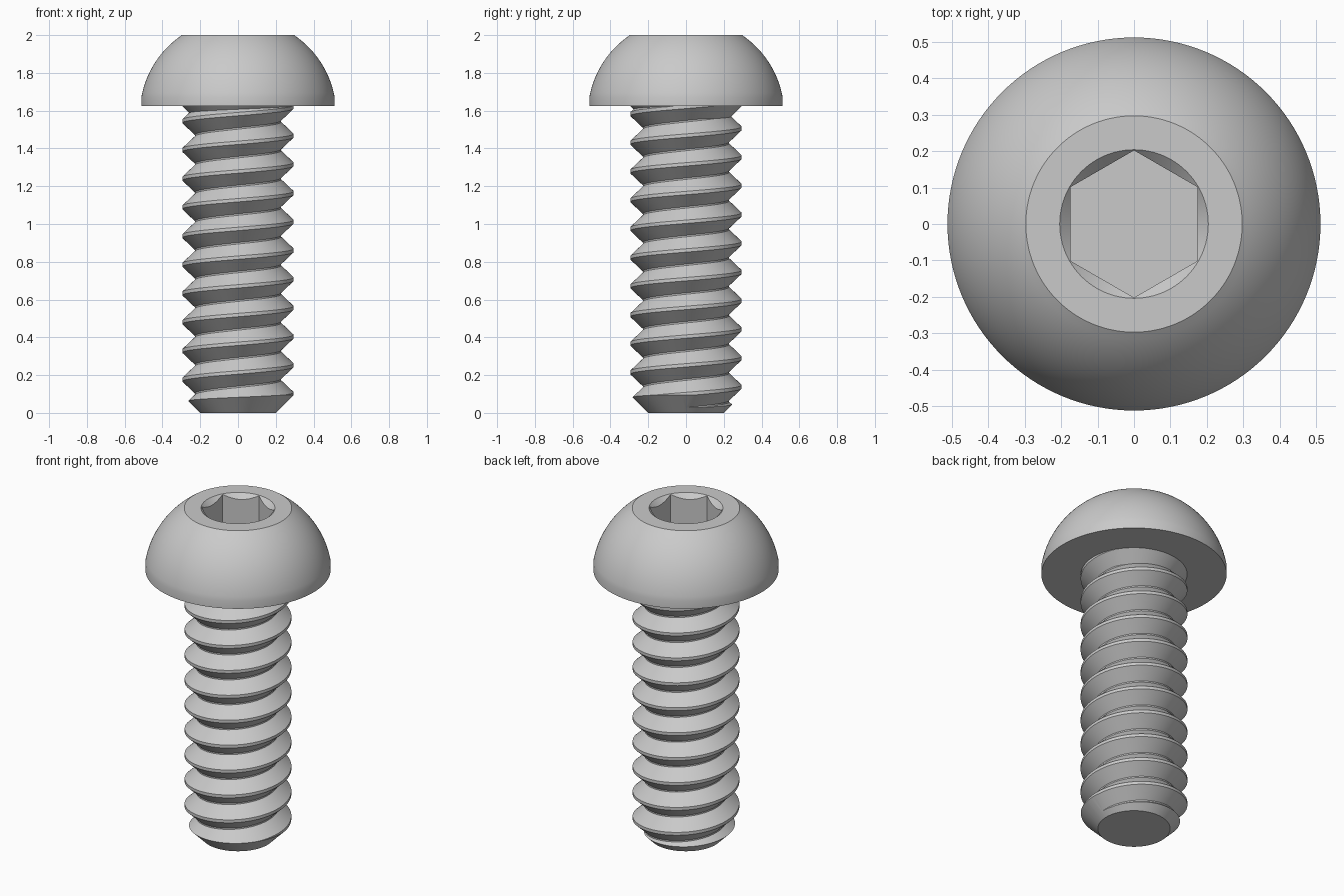
import bpy, bmesh, math

if "Cube" in bpy.data.objects:
    bpy.data.objects.remove(bpy.data.objects["Cube"])

P = 0.152            # thread pitch
R = 0.295            # thread outer radius
ROOT = 0.228         # thread root radius
NECK = 1.624         # underside of head
SEG = 96

steel = bpy.data.materials.new("plain grey steel")
steel.diffuse_color = (0.59, 0.59, 0.59, 1)
steel.use_nodes = True
steel.node_tree.nodes["Principled BSDF"].inputs["Base Color"].default_value = steel.diffuse_color


def make(name, bm):
    bmesh.ops.recalc_face_normals(bm, faces=bm.faces)
    me = bpy.data.meshes.new(name)
    bm.to_mesh(me)
    bm.free()
    me.materials.append(steel)
    ob = bpy.data.objects.new(name, me)
    bpy.context.collection.objects.link(ob)
    return ob


def lathe(name, profile, seg=SEG, turn=0.0):
    """Closed solid of revolution from (radius, z) points, flat caps."""
    bm = bmesh.new()
    rings = [[bm.verts.new((r * math.cos(turn + 2 * math.pi * i / seg),
                            r * math.sin(turn + 2 * math.pi * i / seg), z))
              for i in range(seg)] for r, z in profile]
    for a, b in zip(rings, rings[1:]):
        for i in range(seg):
            j = (i + 1) % seg
            bm.faces.new((a[i], a[j], b[j], b[i]))
    bm.faces.new(rings[0][::-1])
    bm.faces.new(rings[-1])
    return make(name, bm)


def boolean(ob, cutter, op):
    m = ob.modifiers.new("cut", 'BOOLEAN')
    m.object, m.operation, m.solver = cutter, op, 'EXACT'
    bpy.context.view_layer.objects.active = ob
    bpy.ops.object.modifier_apply(modifier=m.name)
    bpy.data.objects.remove(cutter)


def smooth(ob, angle):
    bpy.ops.object.select_all(action='DESELECT')
    ob.select_set(True)
    bpy.context.view_layer.objects.active = ob
    bpy.ops.object.shade_smooth_by_angle(angle=math.radians(angle))


# Domed head
cx, cz, rad = 0.0131, 1.58, 0.507
t0, t1 = 0.178, 0.976
arc = [(cx + rad * math.cos(t), cz + rad * math.sin(t))
       for t in [t0 + (t1 - t0) * k / 16 for k in range(17)]]
head = lathe("domed_head", [(0.512, NECK)] + arc[:-1] + [(0.297, 2.0)], 128)

# Hex socket with a conical lead-in
boolean(head, lathe("hex_cutter", [(0.202, 1.78), (0.202, 2.1)], 6, math.pi / 2), 'DIFFERENCE')
boolean(head, lathe("cone_cutter", [(0.104, 1.9), (0.254, 2.05)], SEG), 'DIFFERENCE')
smooth(head, 25)

# Threaded shank: wide-based tooth swept along a helix
FLAT, GAP = 0.009, 0.004   # half widths of the crest and of the root
tooth = [(ROOT, -P / 2 + GAP), (R, -FLAT), (R, FLAT), (ROOT, P / 2 - GAP)]
turns = 14
bm = bmesh.new()
cols = []
for i in range(turns * SEG + 1):
    a = 2 * math.pi * i / SEG
    z0 = 0.10 - 2 * P + P * i / SEG
    cols.append([bm.verts.new((r * math.cos(a), r * math.sin(a), z0 + z)) for r, z in tooth])
for i in range(turns * SEG):
    a, b = cols[i], cols[i + 1]
    for k in range(3):
        bm.faces.new((a[k], b[k], b[k + 1], a[k + 1]))
    if i + 1 + SEG < len(cols):
        bm.faces.new((a[3], b[3], cols[i + 1 + SEG][0], cols[i + SEG][0]))
# trim both ends flat and cap them
for z, s in ((-0.03, -1), (NECK + 0.03, 1)):
    cut = bmesh.ops.bisect_plane(bm, geom=bm.verts[:] + bm.edges[:] + bm.faces[:],
                                 plane_co=(0, 0, z), plane_no=(0, 0, s), clear_outer=True)
    rim = [e for e in cut['geom_cut'] if isinstance(e, bmesh.types.BMEdge)]
    bmesh.ops.contextual_create(bm, geom=rim)
shank = make("threaded_shank", bm)
# chamfered tip, and a conical thread run-out against the head
boolean(shank, lathe("tip_cutter", [(0.2, 0), (0.33, 0.13), (0.33, NECK + 0.005)]), 'INTERSECT')
boolean(shank, lathe("runout", [(0.2, NECK - 0.095), (R - 0.001, NECK), (R - 0.001, NECK + 0.004)]), 'UNION')
smooth(shank, 25)
